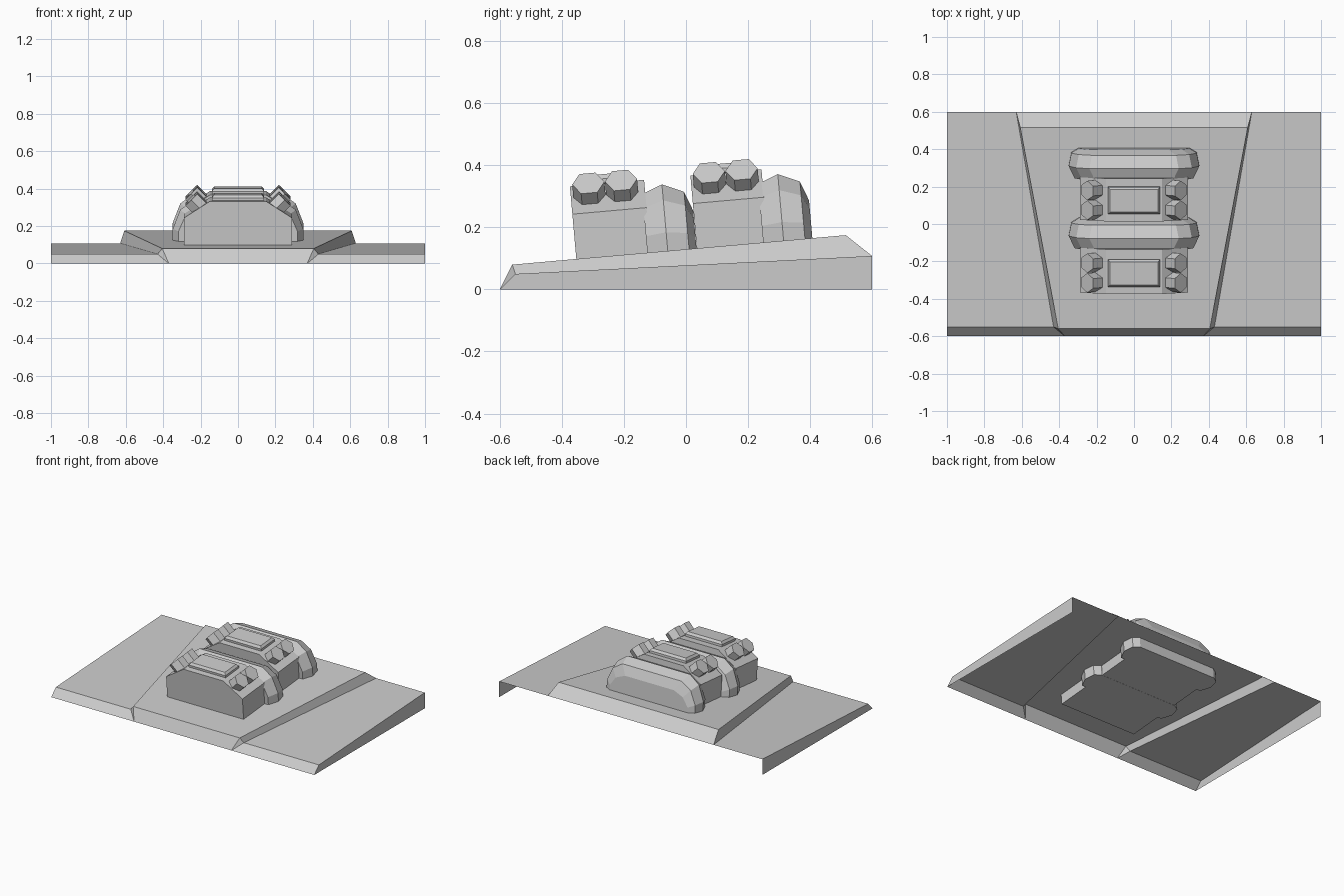
import bpy, bmesh, math
from mathutils import Matrix, Vector

if "Cube" in bpy.data.objects:
    bpy.data.objects.remove(bpy.data.objects["Cube"])

SLOPE = math.radians(5.05)
# Frame of the tilted deck: local x, along the slope, and normal to it
DECK = Matrix.Translation((0, 0, 0.1295)) @ Matrix.Rotation(SLOPE, 4, 'X')
SUNK = -0.07


def add_object(name, bm, matrix=None):
    bmesh.ops.recalc_face_normals(bm, faces=bm.faces)
    mesh = bpy.data.meshes.new(name)
    bm.to_mesh(mesh)
    bm.free()
    ob = bpy.data.objects.new(name, mesh)
    bpy.context.collection.objects.link(ob)
    if matrix is not None:
        ob.matrix_world = matrix
    return ob


def loft(name, sections):
    """Skin closed sections of equal point count, with end caps."""
    bm = bmesh.new()
    rings = [[bm.verts.new(p) for p in s] for s in sections]
    n = len(rings[0])
    for a, b in zip(rings, rings[1:]):
        for i in range(n):
            j = (i + 1) % n
            bm.faces.new((a[i], a[j], b[j], b[i]))
    bm.faces.new(rings[0])
    bm.faces.new(rings[-1])
    return add_object(name, bm, DECK)


def section(half, v):
    """Mirror a right-hand outline (x, height) into a full section at v."""
    return [(x, v, h) for x, h in half] + [(-x, v, h) for x, h in reversed(half)]


# Base shell: open underneath and at the back, right half mirrored
P = {
    'front_mid': (0, -.60, 0), 'front': (.37, -.60, 0),
    'lip_mid': (0, -.56, .08), 'lip': (.405, -.56, .08),
    'crest_mid': (0, .515, .175), 'crest': (.608, .515, .175),
    'back_mid': (0, .60, .108), 'back': (.63, .60, .108),
    'step': (.43, -.55, .05), 'side_front': (1, -.60, 0),
    'side_step': (1, -.55, .05), 'side_back': (1, .60, .108),
    'side_foot': (1, .60, 0),
}
FACES = [
    ('front_mid', 'front', 'lip', 'lip_mid'),
    ('lip_mid', 'lip', 'crest', 'crest_mid'),
    ('crest_mid', 'crest', 'back', 'back_mid'),
    ('front', 'step', 'lip'),
    ('lip', 'step', 'back', 'crest'),
    ('front', 'side_front', 'side_step', 'step'),
    ('step', 'side_step', 'side_back', 'back'),
    ('side_front', 'side_foot', 'side_back', 'side_step'),
]
bm = bmesh.new()
verts = {k: bm.verts.new(p) for k, p in P.items()}
for f in FACES:
    bm.faces.new([verts[k] for k in f])
base = add_object('base_shell', bm)
base.modifiers.new('mirror', 'MIRROR').use_clip = True


def housing(name, v0, v1):
    half = [(.29, SUNK), (.29, .145), (.15, .235)]
    loft(name, [section(half, v0), section(half, v1)])


def roof_panel(name, vc):
    rings = []
    for w, d, h in ((.14, .073, .225), (.14, .073, .25), (.128, .061, .265)):
        rings.append([(-w, vc - d, h), (w, vc - d, h), (w, vc + d, h), (-w, vc + d, h)])
    loft(name, rings)


def bolt(name, side, v):
    # Hexagonal head, tilted 45 degrees outwards
    bm = bmesh.new()
    depth = .08
    bmesh.ops.create_cone(bm, cap_ends=True, segments=6, radius1=.052,
                          radius2=.052, depth=depth)
    axis = Vector((side, 0, 1)).normalized()
    # turn so that two hexagon corners point along the slope
    points = [q.co.y for q in bm.verts]
    if max(points) < .051:
        bmesh.ops.rotate(bm, verts=bm.verts, matrix=Matrix.Rotation(math.pi / 6, 3, 'Z'))
    centre = Vector((side * .25, v, .24)) - axis * depth / 2
    tilt = Matrix.Rotation(side * math.pi / 4, 4, 'Y')
    add_object(name, bm, DECK @ Matrix.Translation(centre) @ tilt)


def fin(name, v0):
    # Rounded collar behind each housing: (offset, half width, height)
    rings = []
    for dv, w, h in ((0, .318, .19), (.066, .349, .215), (.135, .335, .185), (.159, .295, .122)):
        half = [(w, SUNK), (w, .28 * h), (w - .04, .76 * h), (w - .11, h)]
        rings.append(section(half, v0 + dv))
    loft(name, rings)


# Two repeats of housing, roof panel, four bolts and collar
for label, v0, v1, vf in (('front', -.355, -.115, -.125), ('rear', .035, .265, .25)):
    housing(label + '_housing', v0, v1)
    vc = v0 + .113
    roof_panel(label + '_roof_panel', vc)
    for side in (-1, 1):
        for off in (-.053, .053):
            bolt(label + '_bolt', side, vc + off)
    fin(label + '_collar', vf)
